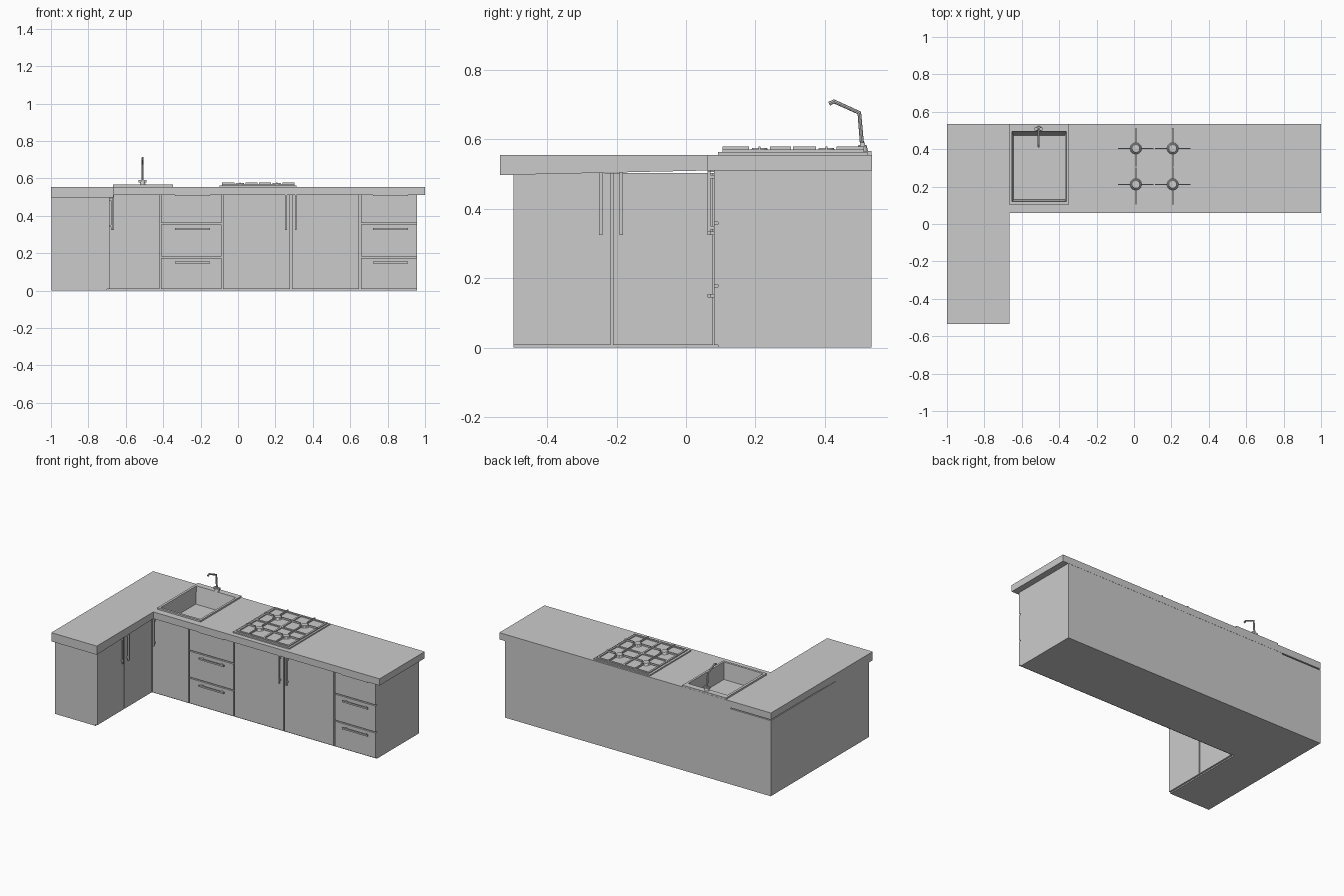
import bpy, bmesh
from mathutils import Vector

if "Cube" in bpy.data.objects:
    bpy.data.objects.remove(bpy.data.objects["Cube"])


def mesh_object(name, verts, faces):
    bm = bmesh.new()
    vs = [bm.verts.new(v) for v in verts]
    for f in faces:
        bm.faces.new([vs[i] for i in f])
    bmesh.ops.recalc_face_normals(bm, faces=bm.faces)
    me = bpy.data.meshes.new(name)
    bm.to_mesh(me)
    bm.free()
    ob = bpy.data.objects.new(name, me)
    bpy.context.collection.objects.link(ob)
    return ob


def boxes(name, items):
    """One object made of boxes given as (x0, x1, y0, y1, z0, z1)."""
    verts, faces = [], []
    for x0, x1, y0, y1, z0, z1 in items:
        n = len(verts)
        verts += [(x, y, z) for z in (z0, z1) for x, y in ((x0, y0), (x1, y0), (x1, y1), (x0, y1))]
        quads = [(3, 2, 1, 0), (4, 5, 6, 7)] + [(i, (i + 1) % 4, (i + 1) % 4 + 4, i + 4) for i in range(4)]
        faces += [tuple(n + i for i in q) for q in quads]
    return mesh_object(name, verts, faces)


def prism(name, outline, z0, z1):
    n = len(outline)
    verts = [(x, y, z0) for x, y in outline] + [(x, y, z1) for x, y in outline]
    faces = [tuple(range(n - 1, -1, -1)), tuple(range(n, 2 * n))]
    faces += [(i, (i + 1) % n, (i + 1) % n + n, i + n) for i in range(n)]
    return mesh_object(name, verts, faces)


def cut(ob, cutter):
    mod = ob.modifiers.new("sink_hole", "BOOLEAN")
    mod.operation, mod.object, mod.solver = "DIFFERENCE", cutter, "EXACT"
    bpy.context.view_layer.objects.active = ob
    bpy.ops.object.modifier_apply(modifier=mod.name)


def disc(name, r1, r2, depth, loc, sides=12):
    bpy.ops.mesh.primitive_cone_add(vertices=sides, radius1=r1, radius2=r2, depth=depth, location=loc)
    bpy.context.object.name = name
    bpy.ops.object.shade_smooth_by_angle()


# L-shaped cabinet body
cabinet = prism("cabinet_body", [(-0.998, -0.497), (-0.70, -0.497), (-0.70, 0.092),
                                 (0.958, 0.092), (0.958, 0.534), (-0.998, 0.534)], 0, 0.503)
top_strip = boxes("cabinet_top_rail", [(-0.70, 0.958, 0.092, 0.534, 0.503, 0.515)])

# worktop, with the short wing slightly thicker towards its end
plan = [(-1, -0.535), (-0.665, -0.535), (-0.665, 0.06), (1, 0.06), (1, 0.535), (-1, 0.535), (-1, 0.06)]
under = [0.497, 0.497] + [0.51] * 5
worktop = mesh_object(
    "worktop",
    [(x, y, z) for (x, y), z in zip(plan, under)] + [(x, y, 0.555) for x, y in plan],
    [(0, 1, 2, 6), (6, 2, 3, 4, 5), (7, 8, 9, 13), (13, 9, 10, 11, 12)]
    + [(i, (i + 1) % 7, (i + 1) % 7 + 7, i + 7) for i in range(7)])

# opening for the sink
cutter = boxes("sink_cutter", [(-0.66, -0.353, 0.113, 0.502, 0.44, 0.6)])
cutter.hide_render = True
for part in (cabinet, top_strip, worktop):
    cut(part, cutter)
bpy.data.objects.remove(cutter)

# sink: rim and tapered basin as stacked rectangles
loops = [(-0.668, -0.348, 0.105, 0.534, 0.554), (-0.668, -0.348, 0.105, 0.534, 0.566),
         (-0.652, -0.362, 0.120, 0.495, 0.566), (-0.643, -0.370, 0.130, 0.474, 0.455)]
sv = [(x, y, z) for x0, x1, y0, y1, z in loops for x, y in ((x0, y0), (x1, y0), (x1, y1), (x0, y1))]
sf = [(4 * k + i, 4 * k + (i + 1) % 4, 4 * k + 4 + (i + 1) % 4, 4 * k + 4 + i) for k in range(3) for i in range(4)]
mesh_object("sink", sv, sf + [(12, 13, 14, 15)])

# door and drawer fronts on the long run
doors = [(-0.687, -0.421), (-0.081, 0.279), (0.288, 0.648)]
drawers = [(-0.413, -0.089), (0.657, 0.958)]
rows = [(0.008, 0.174), (0.182, 0.354), (0.362, 0.512)]
boxes("doors", [(a, b, 0.08, 0.093, 0.008, 0.512) for a, b in doors])
boxes("drawer_fronts", [(a, b, 0.08, 0.093, z0, z1) for a, b in drawers for z0, z1 in rows])
# doors on the short wing
boxes("wing_doors", [(-0.701, -0.688, a, b, 0.008, 0.503) for a, b in ((-0.497, -0.217), (-0.210, 0.078))])


# bar handles: a bar on two posts
T = 0.005
door_handles, drawer_handles, wing_handles = [], [], []
for x in (-0.668, 0.256, 0.309):
    door_handles.append((x - T, x + T, 0.062, 0.070, 0.325, 0.512))
    door_handles += [(x - T, x + T, 0.068, 0.081, z - T, z + T) for z in (0.345, 0.492)]
for a, b in drawers:
    c = (a + b) / 2 + 0.008
    for z in (0.150, 0.330, 0.510):
        drawer_handles.append((c - 0.093, c + 0.093, 0.062, 0.070, z - T, z + T))
        drawer_handles += [(c + s - T, c + s + T, 0.068, 0.081, z - T, z + T) for s in (-0.073, 0.073)]
for y in (-0.245, -0.186):
    wing_handles.append((-0.678, -0.670, y - T, y + T, 0.325, 0.507))
    wing_handles += [(-0.689, -0.676, y - T, y + T, z - T, z + T) for z in (0.345, 0.487)]
boxes("door_handles", door_handles)
boxes("drawer_handles", drawer_handles)
boxes("wing_handles", wing_handles)

# hob plate
boxes("hob_plate", [(-0.10, 0.313, 0.092, 0.523, 0.554, 0.563)])

# burners and pan supports
X0, X1, Y0, Y1 = -0.085, 0.301, 0.105, 0.513
XM, YM, W = (X0 + X1) / 2, (Y0 + Y1) / 2 - 0.004, 0.006
frame = [(X0, X1, y - W, y + W, 0.562, 0.570) for y in (Y0 + W, YM, Y1 - W)]
frame += [(x - W, x + W, Y0, Y1, 0.562, 0.570) for x in (X0 + W, XM, X1 - W)]
boxes("hob_frame", frame)
fingers = []
F, G = 0.003, 0.030
for x, xa, xb in ((0.010, X0, XM - 0.003), (0.207, XM + 0.003, X1)):
    for y, ya, yb in ((0.212, Y0, YM - 0.003), (0.404, YM + 0.003, Y1)):
        fingers += [(xa, x - G, y - F, y + F, 0.568, 0.579), (x + G, xb, y - F, y + F, 0.568, 0.579),
                    (x - F, x + F, ya, y - G, 0.568, 0.579), (x - F, x + F, y + G, yb, 0.568, 0.579)]
        disc("burner_base", 0.032, 0.028, 0.007, (x, y, 0.5655))
        disc("burner_cap", 0.024, 0.021, 0.006, (x, y, 0.572))
boxes("pan_supports", fingers)

# tap: base, cross handle and bent spout
disc("tap_base", 0.016, 0.012, 0.018, (-0.51, 0.508, 0.574))
boxes("tap_handle", [(-0.531, -0.489, 0.501, 0.515, 0.579, 0.590)])
curve = bpy.data.curves.new("tap_spout", "CURVE")
curve.dimensions = "3D"
curve.bevel_depth, curve.bevel_resolution, curve.use_fill_caps = 0.006, 2, True
path = [(0.508, 0.57), (0.499, 0.676), (0.426, 0.709), (0.412, 0.702)]
sp = curve.splines.new("POLY")
sp.points.add(len(path) - 1)
for p, (y, z) in zip(sp.points, path):
    p.co = (-0.51, y, z, 1)
spout = bpy.data.objects.new("tap_spout", curve)
bpy.context.collection.objects.link(spout)
bpy.ops.object.select_all(action="DESELECT")
spout.select_set(True)
bpy.context.view_layer.objects.active = spout
bpy.ops.object.convert(target="MESH")
bpy.ops.object.shade_smooth_by_angle()
